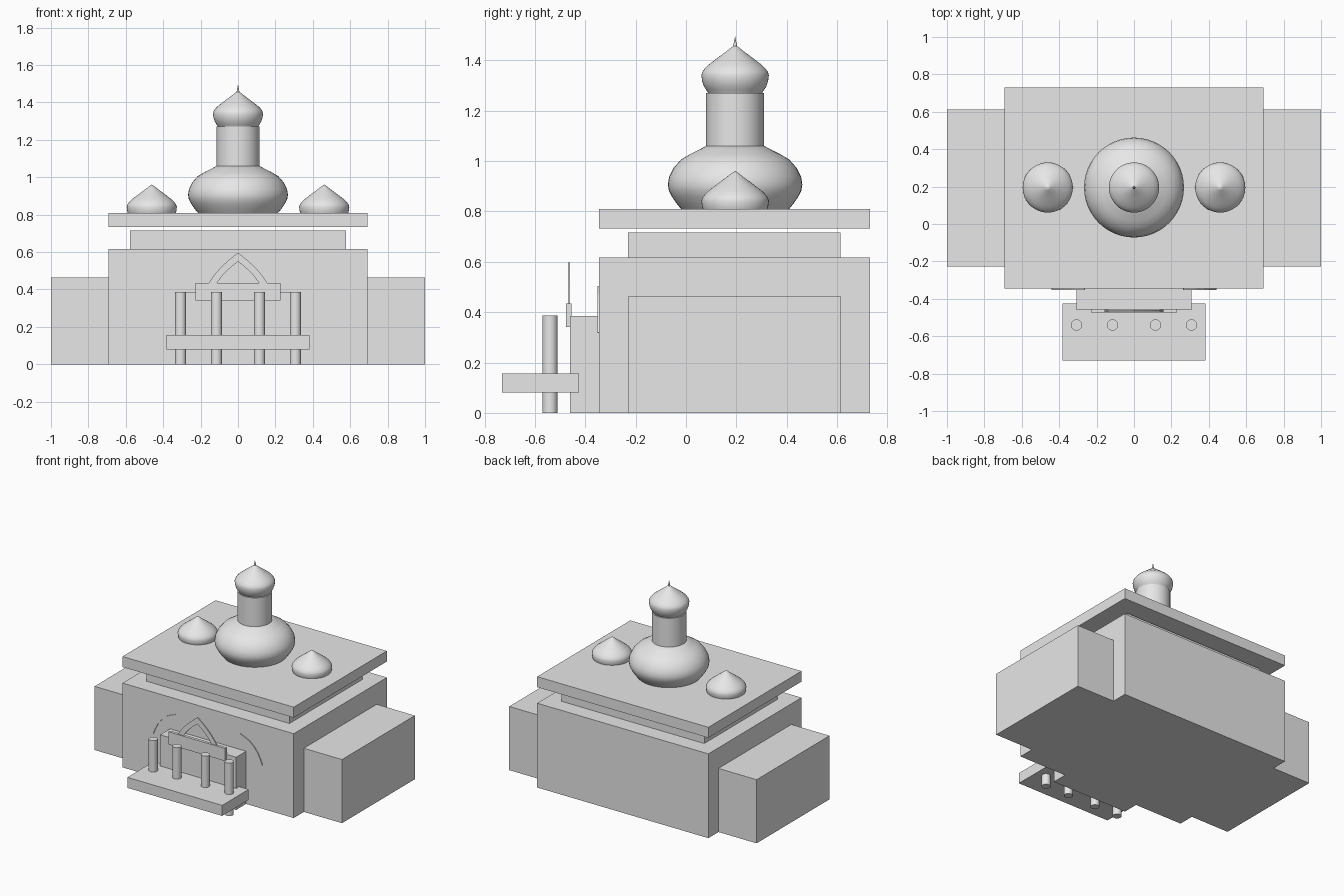
import bpy, bmesh, math

if "Cube" in bpy.data.objects:
    bpy.data.objects.remove(bpy.data.objects["Cube"])

stone = bpy.data.materials.new("grey stone")
stone.diffuse_color = (0.8, 0.8, 0.8, 1)
stone.use_nodes = True
stone.node_tree.nodes["Principled BSDF"].inputs["Base Color"].default_value = stone.diffuse_color
DOME_Y = 0.195


def finish(name, bm, smooth=False):
    bmesh.ops.recalc_face_normals(bm, faces=bm.faces)
    me = bpy.data.meshes.new(name)
    bm.to_mesh(me)
    bm.free()
    me.materials.append(stone)
    ob = bpy.data.objects.new(name, me)
    bpy.context.collection.objects.link(ob)
    if smooth:
        bpy.ops.object.select_all(action='DESELECT')
        ob.select_set(True)
        bpy.context.view_layer.objects.active = ob
        bpy.ops.object.shade_smooth_by_angle(angle=math.radians(40))
    return ob


def box(name, x0, x1, y0, y1, z0, z1):
    bm = bmesh.new()
    bmesh.ops.create_cube(bm, size=1)
    for v in bm.verts:
        v.co = (x1 if v.co.x > 0 else x0, y1 if v.co.y > 0 else y0, z1 if v.co.z > 0 else z0)
    return finish(name, bm)


def lathe(name, profile, x, y, z=0, n=48):
    """Spin (radius, height) points round a vertical axis; ends are closed."""
    bm = bmesh.new()
    rings = []
    for r, h in profile:
        if r == 0:
            rings.append([bm.verts.new((x, y, z + h))] * n)
        else:
            rings.append([bm.verts.new((x + r * math.cos(2 * math.pi * i / n),
                                        y + r * math.sin(2 * math.pi * i / n), z + h)) for i in range(n)])
    for a, b in zip(rings, rings[1:]):
        for i in range(n):
            j = (i + 1) % n
            bm.faces.new(list(dict.fromkeys((a[i], a[j], b[j], b[i]))))
    for ring in (rings[0], rings[-1]):
        if ring[0] is not ring[1]:
            bm.faces.new(ring)
    return finish(name, bm, True)


def band(name, outer, inner, y0, y1):
    """Flat band between two (x, z) curves, given depth along y."""
    bm = bmesh.new()
    rows = [[bm.verts.new((x, y, z)) for x, z in c] for c, y in
            ((outer, y0), (inner, y0), (inner, y1), (outer, y1))]
    for k in range(4):
        a, b = rows[k], rows[(k + 1) % 4]
        for i in range(len(a) - 1):
            bm.faces.new((a[i], a[i + 1], b[i + 1], b[i]))
    for end in (0, -1):
        bm.faces.new([r[end] for r in rows])
    return finish(name, bm)


# Building masses
box("main_hall", -0.692, 0.692, -0.345, 0.73, 0, 0.616)
for side, x0, x1 in (("left", -1, -0.692), ("right", 0.692, 1)):
    box(side + "_wing", x0, x1, -0.228, 0.613, 0, 0.465)
box("upper_tier", -0.577, 0.577, -0.23, 0.613, 0.616, 0.716)
box("roof_slab", -0.692, 0.692, -0.345, 0.73, 0.733, 0.81)

# Central dome, drum, top dome and spire
lathe("central_dome", [(0.215, 0.81), (0.233, 0.832), (0.25, 0.857), (0.263, 0.882), (0.267, 0.907),
                       (0.262, 0.938), (0.244, 0.973), (0.215, 1.006), (0.178, 1.028),
                       (0.145, 1.044), (0.112, 1.062)], 0, DOME_Y)
lathe("drum", [(0.115, 1.055), (0.115, 1.27)], 0, DOME_Y)
onion = [(0.108, -0.19), (0.115, -0.178), (0.124, -0.165), (0.131, -0.143), (0.134, -0.12),
         (0.13, -0.107), (0.121, -0.094), (0.107, -0.08), (0.085, -0.063),
         (0.06, -0.044), (0.035, -0.026), (0.015, -0.01), (0, 0)]
lathe("top_dome", onion, 0, DOME_Y, 1.461)
lathe("spire", [(0.009, 1.45), (0.004, 1.475), (0, 1.497)], 0, DOME_Y, n=16)

# Side domes sit partly in the roof
for side, x in (("left", -0.461), ("right", 0.461)):
    lathe(side + "_dome", onion, x, DOME_Y, 0.961)

# Porch
box("entrance_block", -0.307, 0.307, -0.46, -0.34, 0, 0.385)
box("porch_platform", -0.383, 0.383, -0.73, -0.425, 0.08, 0.157)
for i, x in enumerate((-0.307, -0.115, 0.115, 0.307)):
    lathe("porch_column_%d" % (i + 1), [(0.03, 0), (0.03, 0.386)], x, -0.54, n=32)
box("entrance_lintel", -0.228, 0.228, -0.476, -0.455, 0.342, 0.434)

# Pointed arch over the lintel
def pointed(half, base, top, n=10):
    left = []
    for i in range(n + 1):
        t = i / n
        left.append((-half * (1 - t) + -0.1 * half * math.sin(math.pi * t), base + (top - base) * t))
    return left + [(-x, z) for x, z in left[-2::-1]]

band("pointed_arch", pointed(0.16, 0.43, 0.597), pointed(0.115, 0.43, 0.549), -0.469, -0.461)

# Thin curved mouldings on the front wall
curve = [(0.442, 0.32), (0.428, 0.355), (0.405, 0.4), (0.375, 0.438), (0.335, 0.472), (0.265, 0.503)]
for side, s in (("left", -1), ("right", 1)):
    band(side + "_wall_moulding", [(s * x, z) for x, z in curve],
         [(s * (x - 0.003), z - 0.003) for x, z in curve], -0.352, -0.343)
